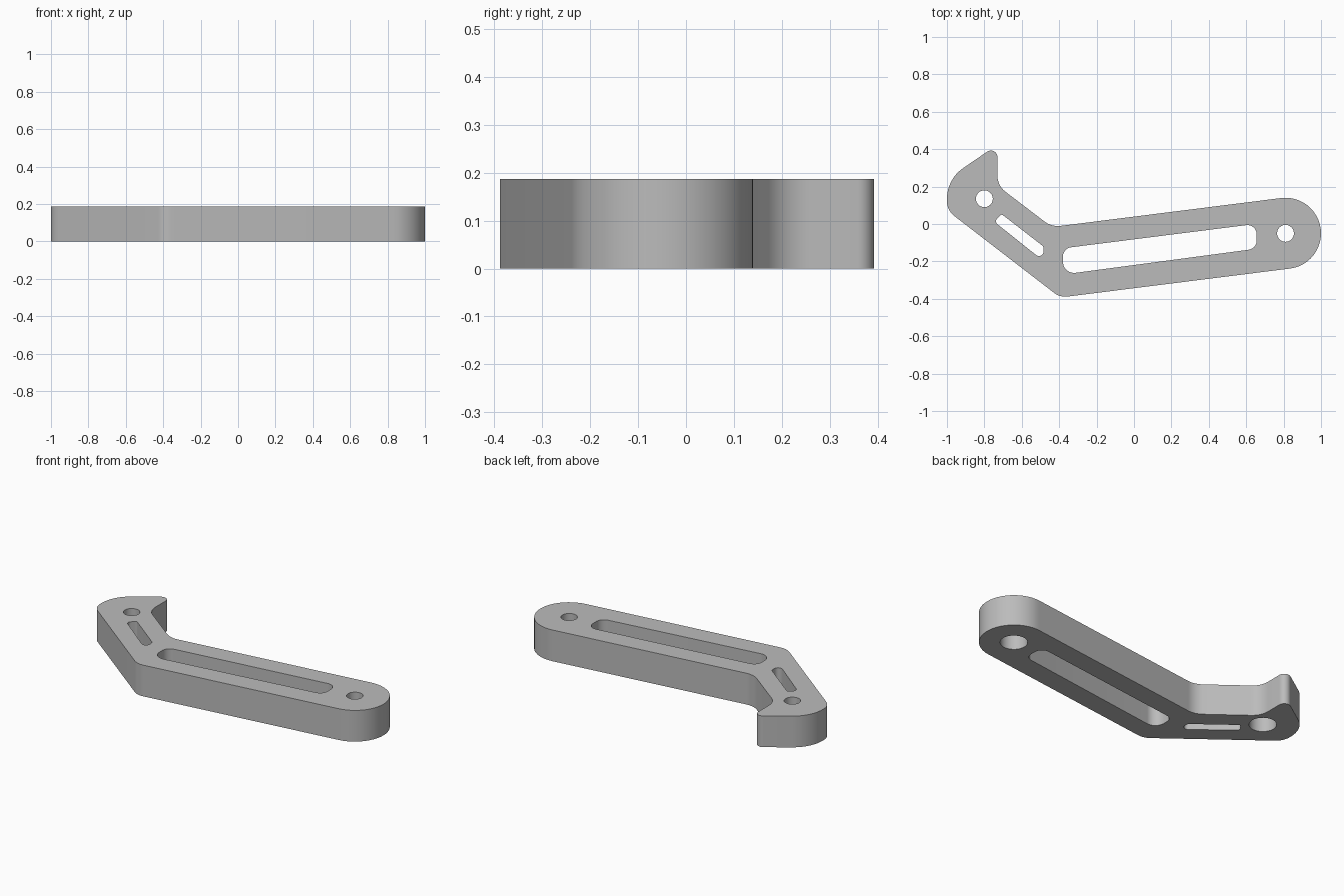
import bpy, bmesh, math
from mathutils import Vector

HEIGHT = 0.187
STEP = 0.12  # height of the counterbore floor

default = bpy.data.objects.get("Cube")
if default:
    bpy.data.objects.remove(default, do_unlink=True)

grey = bpy.data.materials.new("plain_grey")
grey.use_nodes = True
colour = (0.5, 0.5, 0.5, 1)
grey.diffuse_color = colour
grey.node_tree.nodes["Principled BSDF"].inputs["Base Color"].default_value = colour


def rounded(corners, steps=12):
    """Outline whose corners (x, y, radius) are replaced by tangent arcs."""
    points = []
    for i, (x, y, radius) in enumerate(corners):
        here = Vector((x, y))
        before = (Vector(corners[i - 1][:2]) - here).normalized()
        after = (Vector(corners[(i + 1) % len(corners)][:2]) - here).normalized()
        half = before.angle(after) / 2
        centre = here + (before + after).normalized() * radius / math.sin(half)
        start = here + before * radius / math.tan(half) - centre
        end = here + after * radius / math.tan(half) - centre
        turn = math.atan2(start.x * end.y - start.y * end.x, start.dot(end))
        for k in range(steps + 1):
            a = turn * k / steps
            point = centre + Vector((start.x * math.cos(a) - start.y * math.sin(a),
                                     start.x * math.sin(a) + start.y * math.cos(a)))
            if not points or (point - points[-1]).length > 0.001:
                points.append(point)
    return points


def circle(x, y, radius, sides=48):
    return [Vector((x + radius * math.cos(math.tau * k / sides),
                    y + radius * math.sin(math.tau * k / sides))) for k in range(sides)]


def ring(bm, outline, z):
    """Closed loop of vertices at one height."""
    return [bm.verts.new((p.x, p.y, z)) for p in outline]


def wall(bm, first, second):
    """Band of quads between two loops."""
    for i in range(len(first)):
        bm.faces.new((first[i - 1], first[i], second[i], second[i - 1]))


def cap(bm, loops):
    """Flat face bounded by the first loop, with the others as holes."""
    edges = [bm.edges.get((loop[i - 1], loop[i])) for loop in loops for i in range(len(loop))]
    bmesh.ops.triangle_fill(bm, use_beauty=True, edges=edges, normal=(0, 0, 1))


# Bent arm with a rounded end and a hooked end; the full round is two arcs
dx, dy = 0.992, 0.126
pivot, r = Vector((0.81, -0.05)), 0.19
along, across = Vector((dx, dy)) * r, Vector((-dy, dx)) * r
low, high = pivot + along - across, pivot + along + across
arm_outline = rounded([
    (-0.395, -0.393, 0.1),
    (low.x, low.y, r), (high.x, high.y, r),
    (-0.44, -0.016, 0.12),
    (-0.73, 0.205, 0.11),
    (-0.73, 0.424, 0.035),
    (-1, 0.24, 0.2),
    (-1, 0.073, 0.1),
])
long_slot = rounded([(-0.38, -0.27, 0.06), (0.656, -0.132, 0.05),
                     (0.656, 0.001, 0.05), (-0.38, -0.13, 0.05)])
short_slot = rounded([(-0.748, 0.013, 0.02), (-0.483, -0.198, 0.025),
                      (-0.483, -0.121, 0.025), (-0.708, 0.053, 0.01)])

bm = bmesh.new()
bottom, top = [], []

# Outer wall and slot walls
for outline in (arm_outline, long_slot, short_slot):
    bottom.append(ring(bm, outline, 0))
    top.append(ring(bm, outline, HEIGHT))
    wall(bm, bottom[-1], top[-1])

# Pin holes, widened from below
for x, y in ((-0.8, 0.135), pivot):
    wide, narrow = circle(x, y, 0.075), circle(x, y, 0.045)
    loops = [ring(bm, wide, 0), ring(bm, wide, STEP),
             ring(bm, narrow, STEP), ring(bm, narrow, HEIGHT)]
    for first, second in zip(loops, loops[1:]):
        wall(bm, first, second)
    bottom.append(loops[0])
    top.append(loops[-1])

# Underside and top face
cap(bm, bottom)
cap(bm, top)
bmesh.ops.recalc_face_normals(bm, faces=bm.faces[:])

mesh = bpy.data.meshes.new("bent_arm")
bm.to_mesh(mesh)
bm.free()
mesh.materials.append(grey)
arm = bpy.data.objects.new("bent_arm", mesh)
bpy.context.collection.objects.link(arm)

bpy.ops.object.select_all(action="DESELECT")
bpy.context.view_layer.objects.active = arm
arm.select_set(True)
bpy.ops.object.shade_smooth_by_angle(angle=math.radians(30))
